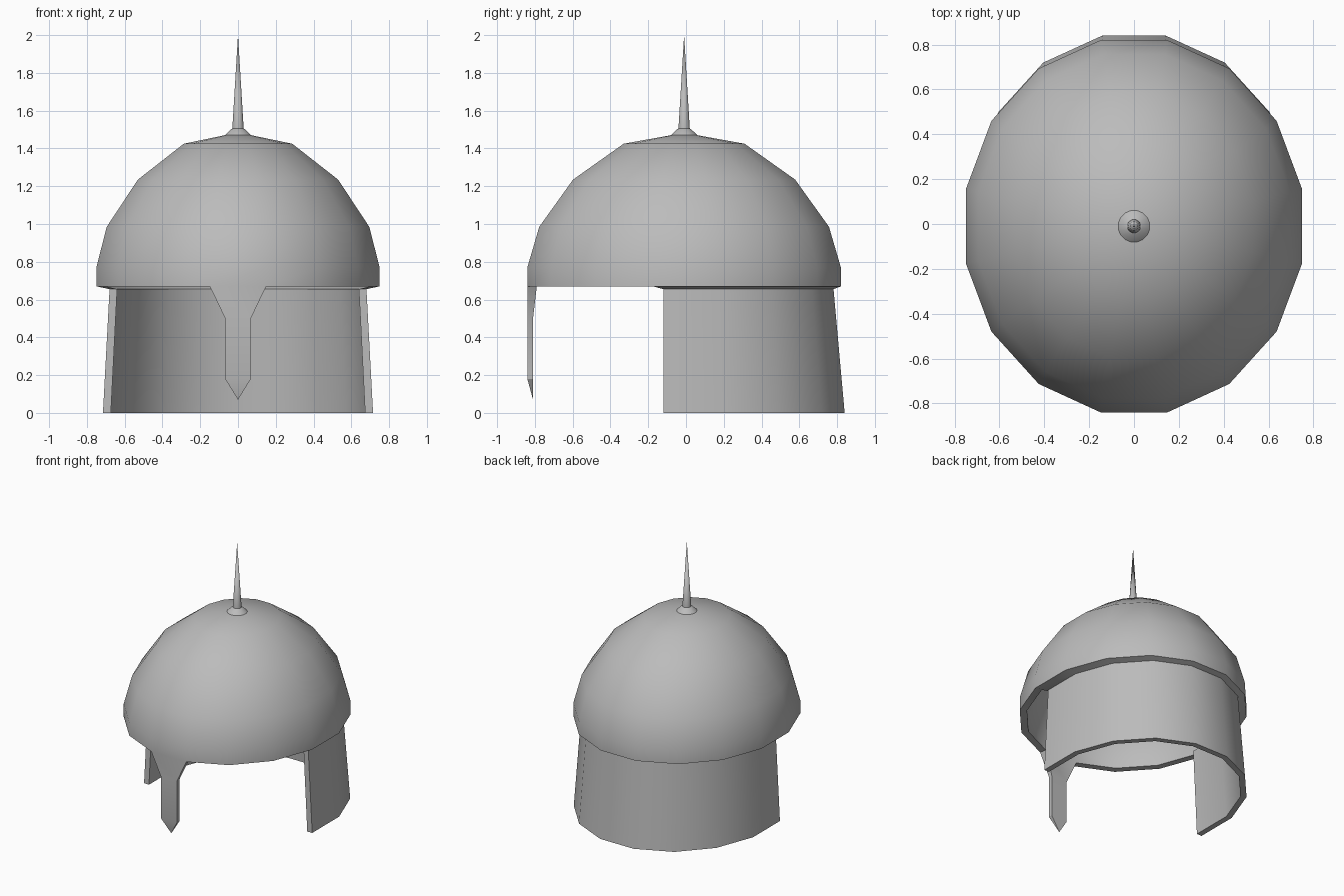
import bpy, bmesh, math

cube = bpy.data.objects.get("Cube")
if cube:
    bpy.data.objects.remove(cube)

SIDES = 16
CY = -0.01          # dome centre in y
RIM = 0.67          # height of the dome rim

steel = bpy.data.materials.new("grey steel")
steel.use_nodes = True
grey = (0.5, 0.5, 0.5, 1)
steel.diffuse_color = grey
steel.node_tree.nodes["Principled BSDF"].inputs["Base Color"].default_value = grey


def ring(bm, half_x, half_y, z, cy=CY):
    """Ring of vertices whose flats reach half_x and half_y."""
    k = 1 / math.cos(math.pi / SIDES)
    angles = [(i + 0.5) * math.tau / SIDES for i in range(SIDES)]
    return [bm.verts.new((half_x * k * math.cos(a), cy + half_y * k * math.sin(a), z))
            for a in angles]


def bridge(bm, a, b, closed=True):
    for i in range(len(a) if closed else len(a) - 1):
        j = (i + 1) % len(a)
        bm.faces.new((a[i], a[j], b[j], b[i]))


def finish(bm, name):
    bmesh.ops.recalc_face_normals(bm, faces=bm.faces)
    mesh = bpy.data.meshes.new(name)
    bm.to_mesh(mesh)
    bm.free()
    mesh.materials.append(steel)
    obj = bpy.data.objects.new(name, mesh)
    bpy.context.collection.objects.link(obj)
    bpy.ops.object.select_all(action='DESELECT')
    obj.select_set(True)
    bpy.context.view_layer.objects.active = obj
    bpy.ops.object.shade_smooth_by_angle(angle=math.radians(30))
    return obj


# Domed shell: outer and inner skins
bm = bmesh.new()
profile = [(0.75, 0.83, RIM), (0.75, 0.83, 0.77), (0.695, 0.767, 0.985),
           (0.53, 0.588, 1.235), (0.287, 0.32, 1.425), (0.07, 0.07, 1.47)]
outer = [ring(bm, *p) for p in profile]
inner = [ring(bm, x - 0.05, y - 0.05, z - drop) for (x, y, z), drop
         in zip(profile[:-1], (0, 0, 0.02, 0.03, 0.05))]
for skin in (outer, inner):
    for low, high in zip(skin, skin[1:]):
        bridge(bm, low, high)
    bm.faces.new(skin[-1])

# Rim: open only where the neck guard and nose guard grow from it
back = range(-1, 9)
nose = 11
for i in range(9, SIDES - 1):
    if i != nose and i != SIDES - 1:
        bm.faces.new((outer[0][i], outer[0][i + 1], inner[0][i + 1], inner[0][i]))
bm.faces.new((outer[0][8], outer[0][9], inner[0][9], inner[0][8]))

# Neck guard: flared wall wrapping the sides and back
levels = [(0.68, 0.753, 0.655, 0.028), (0.64, 0.713, 0.655, 0.028),
          (0.715, 0.79, 0, 0.05), (0.673, 0.748, 0, 0.05)]
walls = []
for level in levels:
    full = ring(bm, *level)
    wall = [full[i] for i in back]
    bmesh.ops.delete(bm, geom=[v for v in full if v not in wall], context='VERTS')
    wall[0].co.y = wall[-1].co.y = -0.12
    walls.append(wall)
top_out, top_in, low_out, low_in = walls
rim_out = [outer[0][i] for i in back]
rim_in = [inner[0][i] for i in back]
path = [rim_out, top_out, low_out, low_in, top_in, rim_in]
for a, b in zip(path, path[1:]):
    bridge(bm, a, b, closed=False)
for e in (0, -1):
    bm.faces.new((rim_out[e], top_out[e], top_in[e], rim_in[e]))
    bm.faces.new((top_out[e], low_out[e], low_in[e], top_in[e]))

# Nose guard: tapering bar ending in a point
section = [outer[0][nose], outer[0][nose + 1], inner[0][nose + 1], inner[0][nose]]
for z in (0.5, 0.18):
    corners = [(-0.068, -0.84), (0.068, -0.84), (0.068, -0.81), (-0.068, -0.81)]
    lower = [bm.verts.new((x, y, z)) for x, y in corners]
    bridge(bm, section, lower)
    section = lower
tip = bm.verts.new((0, -0.81, 0.07))
for i in range(4):
    bm.faces.new((section[i], section[(i + 1) % 4], tip))
finish(bm, "helmet_shell")

# Spike on a small flared collar
bm = bmesh.new()
rings = [ring(bm, r, r, z) for r, z in ((0.07, 1.47), (0.036, 1.503), (0.03, 1.505))]
for low, high in zip(rings, rings[1:]):
    bridge(bm, low, high)
bm.faces.new(rings[0])
point = bm.verts.new((0, CY, 2))
for i in range(SIDES):
    bm.faces.new((rings[-1][i], rings[-1][(i + 1) % SIDES], point))
finish(bm, "top_spike")
